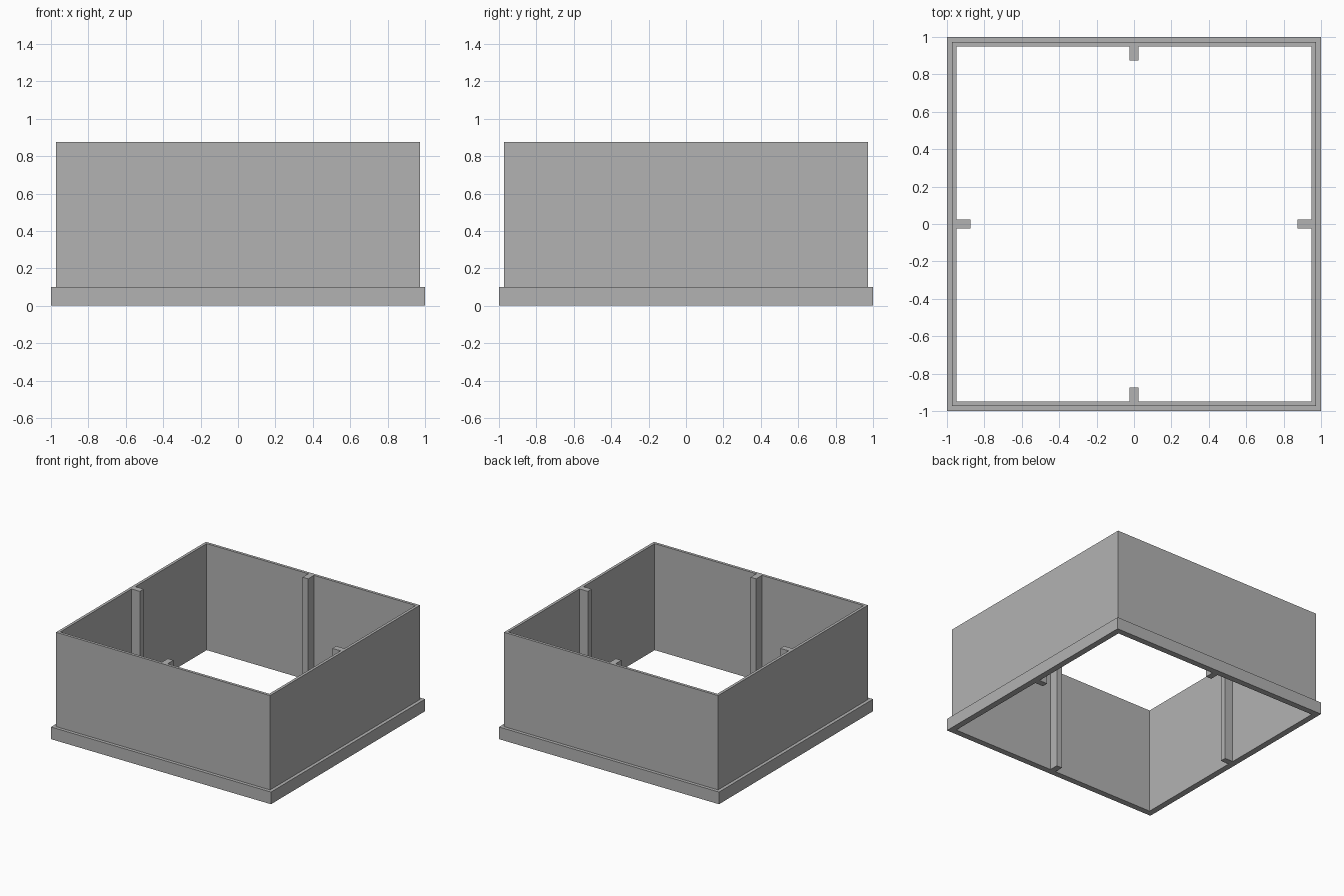
import bpy
import bmesh
from math import pi
from mathutils import Matrix

cube = bpy.data.objects.get("Cube")
if cube:
    bpy.data.objects.remove(cube, do_unlink=True)

HEIGHT = 0.875      # overall height
BASE_TOP = 0.1      # top of the base flange
BASE = 1.0          # half widths, from outside to inside
WALL = 0.973
INNER = 0.95
RIB_TIP = 0.875
RIB_HALF = 0.025

grey = bpy.data.materials.new("grey")
grey.use_nodes = True
colour = (0.45, 0.45, 0.45, 1)
grey.diffuse_color = colour
grey.node_tree.nodes["Principled BSDF"].inputs["Base Color"].default_value = colour


def add_object(name, bm):
    bmesh.ops.recalc_face_normals(bm, faces=bm.faces)
    mesh = bpy.data.meshes.new(name)
    bm.to_mesh(mesh)
    bm.free()
    mesh.materials.append(grey)
    obj = bpy.data.objects.new(name, mesh)
    bpy.context.collection.objects.link(obj)
    return obj


# Square frame and flange: one stepped section swept around four corners
section = [(INNER, 0), (BASE, 0), (BASE, BASE_TOP), (WALL, BASE_TOP),
           (WALL, HEIGHT), (INNER, HEIGHT)]
corners = [(-1, -1), (1, -1), (1, 1), (-1, 1)]
bm = bmesh.new()
loops = [[bm.verts.new((sx * r, sy * r, z)) for sx, sy in corners] for r, z in section]
for i, loop in enumerate(loops):
    after = loops[(i + 1) % len(loops)]
    for j in range(4):
        k = (j + 1) % 4
        bm.faces.new((loop[j], loop[k], after[k], after[j]))
add_object("square_frame", bm)

# Upright rib in the middle of each inner wall
for i, side in enumerate(("left", "back", "right", "front")):
    bm = bmesh.new()
    bmesh.ops.create_cube(bm, size=1)
    depth = INNER - RIB_TIP
    place = (Matrix.Rotation(i * pi / 2, 4, "Z")
             @ Matrix.Translation((RIB_TIP + depth / 2, 0, HEIGHT / 2))
             @ Matrix.Diagonal((depth, 2 * RIB_HALF, HEIGHT, 1)))
    bmesh.ops.transform(bm, matrix=place, verts=bm.verts)
    add_object(side + "_rib", bm)
